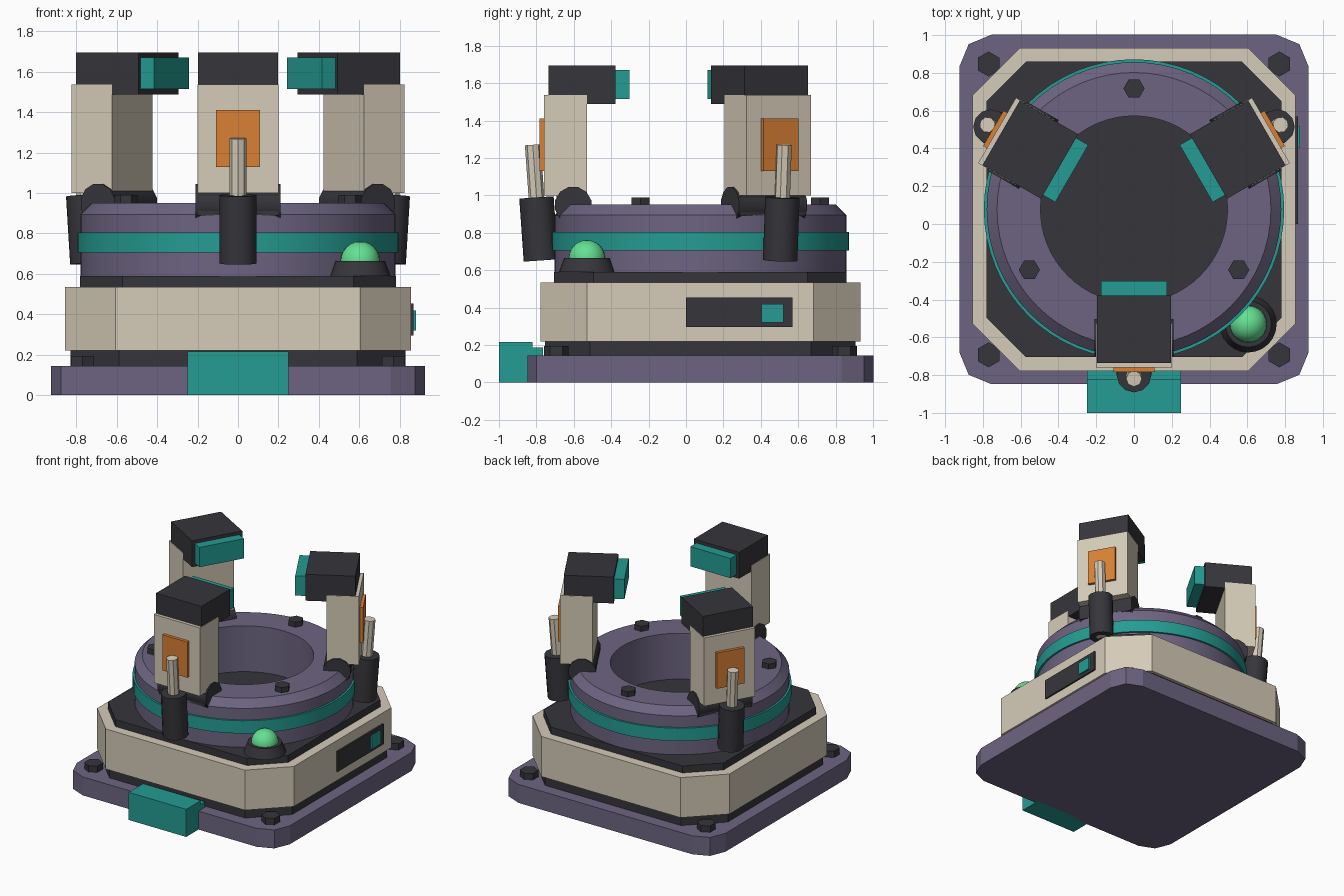
import bpy, bmesh
from math import pi, radians, sin, cos
from mathutils import Matrix, Vector

if "Cube" in bpy.data.objects:
    bpy.data.objects.remove(bpy.data.objects["Cube"], do_unlink=True)

CY = 0.077  # y of the main axis


def material(name, rgb):
    lin = [((c / 255 + 0.055) / 1.055) ** 2.4 for c in rgb] + [1]
    m = bpy.data.materials.new(name)
    m.use_nodes = True
    m.diffuse_color = lin
    m.node_tree.nodes["Principled BSDF"].inputs["Base Color"].default_value = lin
    return m


PURPLE = material("muted purple", (109, 100, 129))
CREAM = material("cream", (213, 203, 184))
DARK = material("charcoal", (54, 53, 59))
TEAL = material("teal", (36, 156, 147))
ORANGE = material("orange", (216, 128, 53))
GREEN = material("lamp green", (100, 224, 146))


def finish(name, bm, mat, matrix=Matrix(), smooth=False):
    bmesh.ops.recalc_face_normals(bm, faces=bm.faces)
    me = bpy.data.meshes.new(name)
    bm.to_mesh(me)
    bm.free()
    me.materials.append(mat)
    ob = bpy.data.objects.new(name, me)
    bpy.context.collection.objects.link(ob)
    ob.matrix_world = matrix
    if smooth:
        bpy.ops.object.select_all(action="DESELECT")
        ob.select_set(True)
        bpy.context.view_layer.objects.active = ob
        bpy.ops.object.shade_smooth_by_angle(angle=radians(32))
    return ob


def box(name, mat, x, y, z, matrix=Matrix()):
    """Box from (low, high) ranges."""
    bm = bmesh.new()
    bmesh.ops.create_cube(bm, size=1)
    for v in bm.verts:
        v.co = Vector([(lo + hi) / 2 + c * (hi - lo)
                       for c, (lo, hi) in zip(v.co, (x, y, z))])
    return finish(name, bm, mat, matrix)


def cone(name, mat, r1, r2, h, sides, matrix, smooth=False):
    """Frustum standing on the local origin."""
    bm = bmesh.new()
    bmesh.ops.create_cone(bm, cap_ends=True, segments=sides, radius1=r1, radius2=r2,
                          depth=h, matrix=Matrix.Translation((0, 0, h / 2)))
    return finish(name, bm, mat, matrix, smooth)


def plate(name, mat, half, cut, z0, z1, segments=1):
    """Square slab with chamfered or rounded corners."""
    bm = bmesh.new()
    bmesh.ops.create_cube(bm, size=1)
    for v in bm.verts:
        v.co = (v.co.x * 2 * half, v.co.y * 2 * half, z1 if v.co.z > 0 else z0)
    edges = [e for e in bm.edges if abs(e.verts[0].co.z - e.verts[1].co.z) > 0.01]
    bmesh.ops.bevel(bm, geom=edges, offset=cut, segments=segments, profile=0.5,
                    affect="EDGES")
    return finish(name, bm, mat, Matrix.Translation((0, CY, 0)))


def lathe(name, mat, profile, sides=64):
    """Closed (radius, z) profile spun about the main axis."""
    bm = bmesh.new()
    rings = [[bm.verts.new((r * cos(2 * pi * i / sides), r * sin(2 * pi * i / sides), z))
              for i in range(sides)] for r, z in profile]
    for k, a in enumerate(rings):
        b = rings[(k + 1) % len(rings)]
        for i in range(sides):
            j = (i + 1) % sides
            bm.faces.new((a[i], a[j], b[j], b[i]))
    return finish(name, bm, mat, Matrix.Translation((0, CY, 0)), True)


# Stacked base
plate("base_plate", PURPLE, 0.925, 0.17, 0, 0.145, 2)
plate("base_skirt", DARK, 0.83, 0.24, 0.145, 0.22)
plate("base_body", CREAM, 0.855, 0.25, 0.22, 0.535)
plate("deck", DARK, 0.782, 0.21, 0.535, 0.59)
for sx in (-1, 1):
    for sy in (-1, 1):
        cone("base_bolt", DARK, 0.066, 0.066, 0.05, 6,
             Matrix.Translation((sx * 0.77, CY + sy * 0.77, 0.145)))

# Front connector
box("connector", TEAL, (-0.25, 0.25), (-1, -0.82), (0, 0.217))
box("connector_neck", TEAL, (-0.25, 0.25), (-0.82, -0.765), (0.01, 0.187))

# Side panel
box("side_panel", DARK, (0.85, 0.868), (0, 0.57), (0.295, 0.453))
box("side_switch", TEAL, (0.86, 0.88), (0.405, 0.52), (0.32, 0.42))

# Ring and its band
lathe("ring", PURPLE, [(0.495, 0.58), (0.78, 0.58), (0.78, 0.895), (0.725, 0.95),
                       (0.495, 0.95)])
lathe("ring_band", TEAL, [(0.77, 0.705), (0.795, 0.705), (0.795, 0.805), (0.77, 0.805)])

# Indicator lamp
lamp = Matrix.Translation((0.605, -0.53, 0.59))
cone("lamp_collar", DARK, 0.15, 0.122, 0.075, 24, lamp, True)
bm = bmesh.new()
bmesh.ops.create_uvsphere(bm, u_segments=24, v_segments=12, radius=0.098)
finish("lamp_dome", bm, GREEN, lamp @ Matrix.Translation((0, 0, 0.073)), True)

# Three clamps; local +x points outwards from the axis
for angle in (-90, 30, 150):
    arm = Matrix.Translation((0, CY, 0)) @ Matrix.Rotation(radians(angle), 4, "Z")
    box("clamp_column", CREAM, (0.605, 0.837), (-0.2, 0.2), (1.0, 1.537), arm)
    box("clamp_head", DARK, (0.455, 0.812), (-0.197, 0.197), (1.488, 1.695), arm)
    box("clamp_pad", TEAL, (0.38, 0.46), (-0.175, 0.175), (1.515, 1.67), arm)
    box("clamp_label", ORANGE, (0.83, 0.86), (-0.108, 0.108), (1.13, 1.41), arm)
    box("clamp_foot", DARK, (0.62, 0.77), (-0.2, 0.2), (0.89, 1.0), arm)
    cone("clamp_hinge", DARK, 0.1, 0.1, 0.42, 12,
         arm @ Matrix.Translation((0.68, 0.21, 0.948)) @ Matrix.Rotation(pi / 2, 4, "X")
         @ Matrix.Rotation(pi / 12, 4, "Z"), True)
    tilt = arm @ Matrix.Translation((0.853, 0, 0.652)) @ Matrix.Rotation(radians(4), 4, "Y")
    cone("clamp_sleeve", DARK, 0.092, 0.092, 0.338, 12, tilt, True)
    cone("clamp_pin", CREAM, 0.042, 0.042, 0.62, 8, tilt, True)
    # Ring bolt on the far side of each clamp
    cone("ring_bolt", DARK, 0.056, 0.056, 0.04, 6,
         arm @ Matrix.Translation((-0.64, 0, 0.95)) @ Matrix.Rotation(radians(0), 4, "Z"))
